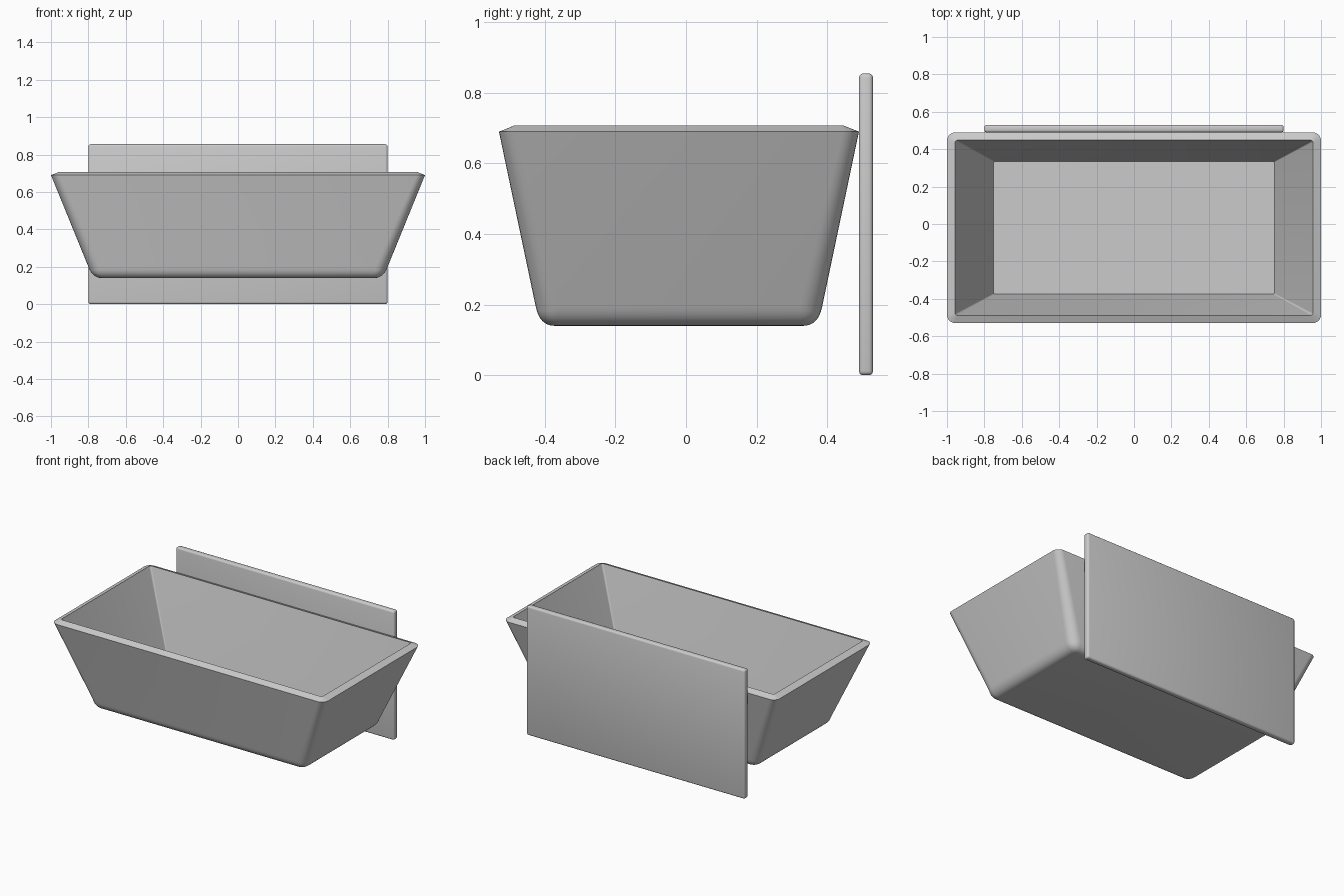
import bpy, bmesh, math
from mathutils import Vector

if "Cube" in bpy.data.objects:
    bpy.data.objects.remove(bpy.data.objects["Cube"])


def ring(bm, hx, hy, r, z, cy=-0.02, seg=6):
    """Rounded-rectangle loop of vertices."""
    verts = []
    for i, (sx, sy) in enumerate([(1, 1), (-1, 1), (-1, -1), (1, -1)]):
        for k in range(seg + 1):
            a = math.pi / 2 * (i + k / seg)
            verts.append(bm.verts.new((sx * (hx - r) + r * math.cos(a),
                                       cy + sy * (hy - r) + r * math.sin(a), z)))
    return verts


def finish(bm, name):
    bmesh.ops.recalc_face_normals(bm, faces=bm.faces)
    mesh = bpy.data.meshes.new(name)
    bm.to_mesh(mesh)
    bm.free()
    obj = bpy.data.objects.new(name, mesh)
    bpy.context.collection.objects.link(obj)
    bpy.ops.object.select_all(action='DESELECT')
    obj.select_set(True)
    bpy.context.view_layer.objects.active = obj
    bpy.ops.object.shade_smooth_by_angle(angle=math.radians(35))
    return obj


# Basin: inner floor, inner wall, slanted rim, outer wall, rounded base edge
sections = [(0.75, 0.355, 0.006, 0.18),
            (0.957, 0.468, 0.012, 0.707),
            (1.0, 0.51, 0.045, 0.69)]
p0, p1, p2 = (Vector(p) for p in [(0.798, 0.406, 0.195),
                                  (0.775, 0.395, 0.14),
                                  (0.73, 0.352, 0.14)])
for k in range(9):
    t = k / 8
    hx, hy, z = p0 * (1 - t) ** 2 + p1 * 2 * t * (1 - t) + p2 * t * t
    sections.append((hx, hy, 0.065 - 0.045 * t, z))

bm = bmesh.new()
loops = [ring(bm, *s) for s in sections]
for a, b in zip(loops, loops[1:]):
    n = len(a)
    for i in range(n):
        bm.faces.new((a[i], a[(i + 1) % n], b[(i + 1) % n], b[i]))
bm.faces.new(loops[0])
bm.faces.new(loops[-1])
finish(bm, "basin")

# Back mounting panel
bm = bmesh.new()
bmesh.ops.create_cube(bm, size=1)
bmesh.ops.scale(bm, vec=(1.6, 0.04, 0.855), verts=bm.verts)
bmesh.ops.translate(bm, vec=(0, 0.51, 0.4275), verts=bm.verts)
bmesh.ops.bevel(bm, geom=bm.edges[:], offset=0.012, segments=3,
                profile=0.5, affect='EDGES')
finish(bm, "back_panel")
